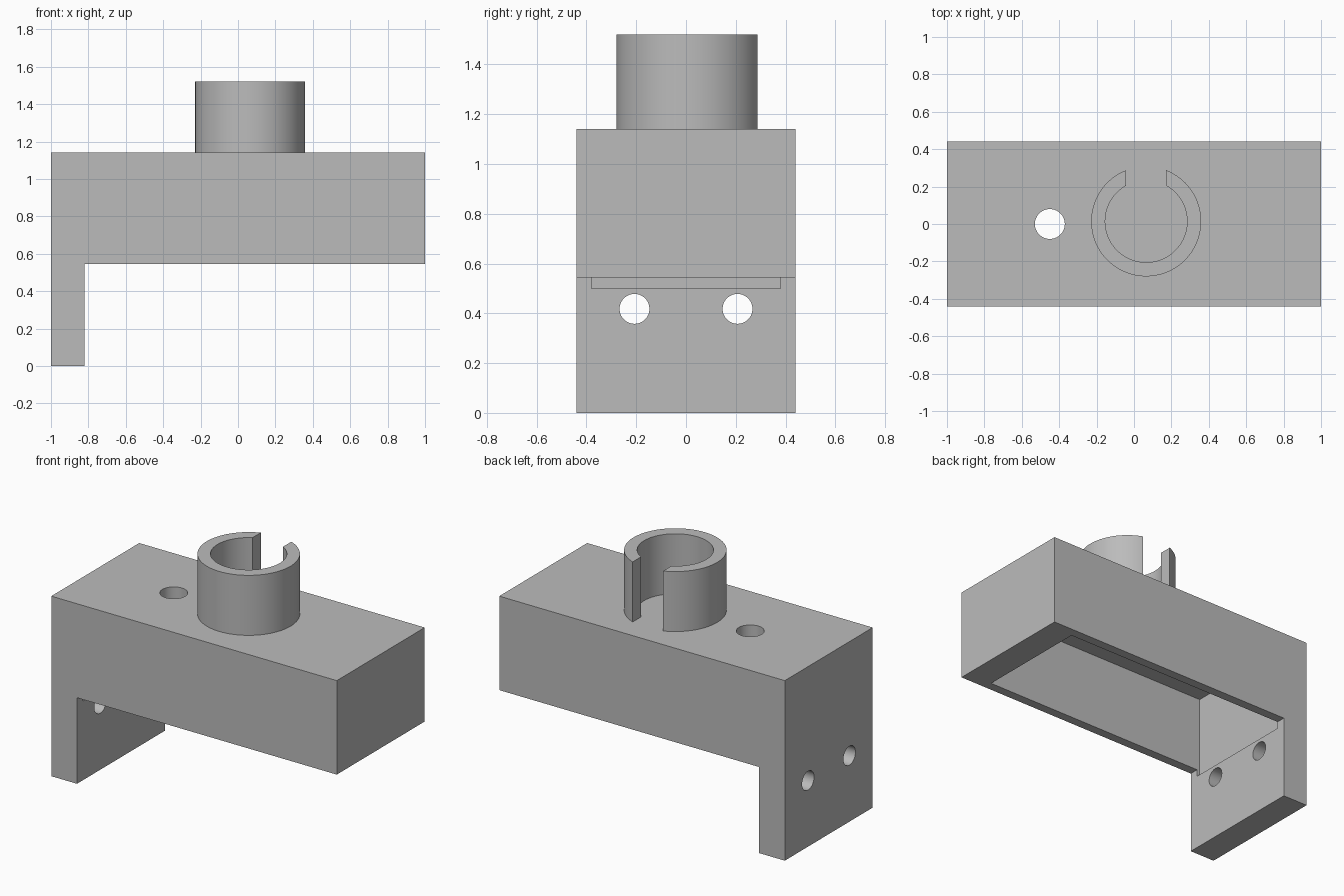
import bpy, bmesh, math
from mathutils import Matrix, Vector

cube = bpy.data.objects.get("Cube")
if cube:
    bpy.data.objects.remove(cube, do_unlink=True)

grey = bpy.data.materials.new("plain grey")
grey.use_nodes = True
COLOUR = (0.5, 0.5, 0.5, 1)
grey.diffuse_color = COLOUR
grey.node_tree.nodes["Principled BSDF"].inputs["Base Color"].default_value = COLOUR

TOP, UNDERSIDE, HALF_DEPTH = 1.14, 0.545, 0.44


def add_object(name, bm):
    bmesh.ops.recalc_face_normals(bm, faces=bm.faces)
    mesh = bpy.data.meshes.new(name)
    bm.to_mesh(mesh)
    bm.free()
    mesh.materials.append(grey)
    obj = bpy.data.objects.new(name, mesh)
    bpy.context.collection.objects.link(obj)
    return obj


def extrude(name, points, offset):
    bm = bmesh.new()
    face = bm.faces.new([bm.verts.new(p) for p in points])
    result = bmesh.ops.extrude_face_region(bm, geom=[face], use_keep_orig=True)
    moved = [v for v in result["geom"] if isinstance(v, bmesh.types.BMVert)]
    bmesh.ops.translate(bm, verts=moved, vec=offset)
    return add_object(name, bm)


def cylinder(name, centre, radius, length, axis):
    bm = bmesh.new()
    turn = Vector((0, 0, 1)).rotation_difference(Vector(axis)).to_matrix().to_4x4()
    bmesh.ops.create_cone(bm, cap_ends=True, segments=64, radius1=radius,
                          radius2=radius, depth=length,
                          matrix=Matrix.Translation(centre) @ turn)
    return add_object(name, bm)


def activate(obj):
    bpy.ops.object.select_all(action="DESELECT")
    obj.select_set(True)
    bpy.context.view_layer.objects.active = obj


def cut(target, cutter):
    cutter.hide_render = True
    mod = target.modifiers.new("cut", "BOOLEAN")
    mod.operation, mod.solver, mod.object = "DIFFERENCE", "EXACT", cutter
    activate(target)
    bpy.ops.object.modifier_apply(modifier=mod.name)
    bpy.data.objects.remove(cutter, do_unlink=True)


def smooth(obj):
    activate(obj)
    bpy.ops.object.shade_smooth_by_angle(angle=math.radians(30))


# Housing with its mounting leg, as one L-shaped profile
outline = [(-1, 0), (-0.82, 0), (-0.82, UNDERSIDE), (1, UNDERSIDE), (1, TOP), (-1, TOP)]
housing = extrude("housing_with_leg", [(x, -HALF_DEPTH, z) for x, z in outline],
                  (0, 2 * HALF_DEPTH, 0))

# Hollow underside
x0, x1, y = -0.84, 0.815, 0.38
cavity = extrude("cavity_cutter",
                 [(x0, -y, 0.5), (x1, -y, 0.5), (x1, y, 0.5), (x0, y, 0.5)],
                 (0, 0, 0.545))
cut(housing, cavity)

# Cable hole in the top and two screw holes in the leg
cut(housing, cylinder("top_hole_cutter", (-0.45, 0, TOP), 0.08, 0.4, (0, 0, 1)))
for side in (-1, 1):
    cut(housing, cylinder("screw_hole_cutter", (-0.91, side * 0.207, 0.418),
                          0.06, 0.4, (1, 0, 0)))
smooth(housing)

# Split collar: a C-shaped section with a straight-sided slot at the back
cx, cy, half_gap = 0.065, 0.014, 0.107


def arc(radius, steps=80):
    start = math.pi / 2 + math.asin(half_gap / radius)
    sweep = 2 * math.pi - 2 * math.asin(half_gap / radius)
    return [(cx + radius * math.cos(start + sweep * i / steps),
             cy + radius * math.sin(start + sweep * i / steps), TOP)
            for i in range(steps + 1)]


collar = extrude("split_collar", arc(0.294) + arc(0.219)[::-1], (0, 0, 0.38))
smooth(collar)
